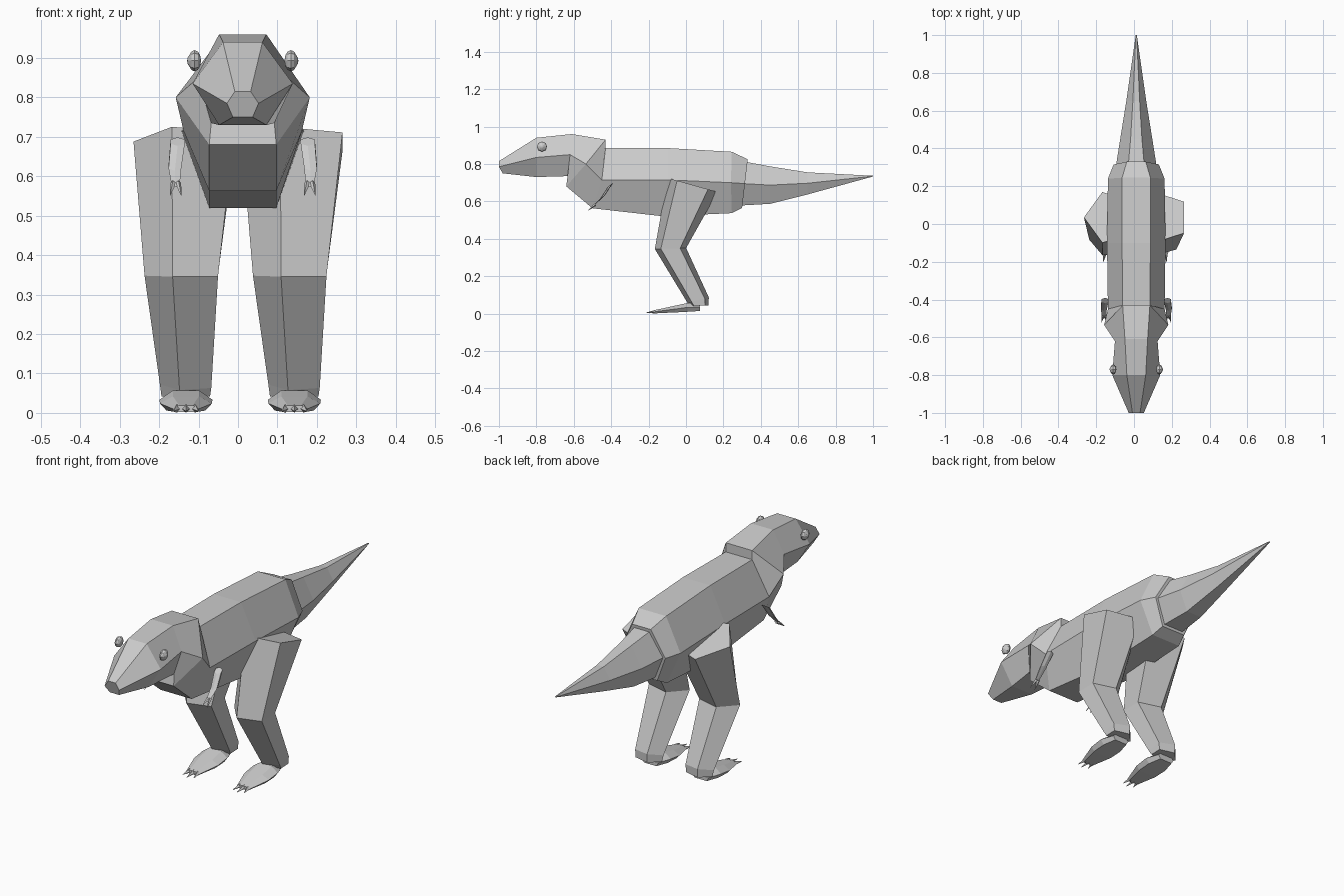
import bpy, bmesh, math
from mathutils import Vector

if "Cube" in bpy.data.objects:
    bpy.data.objects.remove(bpy.data.objects["Cube"])

CX = 0.012  # midline of the body


def loft(name, rings, location=(0, 0, 0)):
    """Skin a list of equal-length point rings and cap both ends."""
    bm = bmesh.new()
    vr = [[bm.verts.new(Vector(p) + Vector(location)) for p in r] for r in rings]
    n = len(vr[0])
    for a, b in zip(vr, vr[1:]):
        for i in range(n):
            j = (i + 1) % n
            bm.faces.new((a[i], a[j], b[j], b[i]))
    bm.faces.new(vr[0])
    bm.faces.new(vr[-1])
    bmesh.ops.remove_doubles(bm, verts=bm.verts, dist=0.0002)
    bmesh.ops.recalc_face_normals(bm, faces=bm.faces)
    mesh = bpy.data.meshes.new(name)
    bm.to_mesh(mesh)
    bm.free()
    ob = bpy.data.objects.new(name, mesh)
    bpy.context.collection.objects.link(ob)
    return ob


def hexring(top, mid, bot):
    """Six-sided section; each level is (y, z, half width)."""
    right = [(CX + w, y, z) for y, z, w in (top, mid, bot)]
    left = [(CX - w, y, z) for y, z, w in (bot, mid, top)]
    return right + left


def pentagon(x, y, z, rx, ry, slope):
    """Five-sided limb section with one corner towards -x, tilted along y."""
    pts = []
    for k in range(5):
        a = math.pi + k * math.tau / 5
        dy = ry * math.sin(a)
        pts.append((x + rx * math.cos(a), y + dy, z + slope * dy))
    return pts


def spike(name, base, tip, r):
    """Four-sided claw."""
    base, tip = Vector(base), Vector(tip)
    q = (tip - base).to_track_quat('Z', 'Y')
    ring = lambda c, s: [c + q @ Vector((s * math.cos(k * math.pi / 2),
                                         s * math.sin(k * math.pi / 2), 0)) for k in range(4)]
    return loft(name, [ring(base, r), ring(tip, r * 0.1)])


# Head, neck and trunk in one skin
loft("body", [hexring(*r) for r in [
    ((-1.0, .815, .02), (-1.0, .785, .04), (-.98, .75, .025)),
    ((-.80, .94, .05), (-.80, .835, .127), (-.80, .73, .06)),
    ((-.61, .96, .06), (-.62, .85, .113), (-.63, .735, .08)),
    ((-.43, .93, .072), (-.535, .80, .17), (-.64, .68, .085)),
    ((-.43, .885, .072), (-.45, .715, .150), (-.50, .563, .085)),
    ((-.10, .885, .075), (-.10, .715, .155), (-.12, .52, .085)),
    ((.245, .865, .075), (.24, .70, .15), (.245, .537, .08)),
    ((.33, .825, .05), (.315, .695, .12), (.30, .565, .065)),
]])

# Tail
loft("tail", [hexring(*r) for r in [
    ((.315, .812, .042), (.305, .695, .108), (.295, .578, .055)),
    ((.45, .787, .030), (.45, .687, .085), (.45, .587, .042)),
    ((.65, .755, .018), (.65, .697, .053), (.65, .637, .026)),
    ((1.0, .737, .002), (1.0, .735, .003), (1.0, .733, .002)),
]])

# Legs, feet and toe claws; the right leg repeats the left one sideways
for side, dx in (("left", 0.0), ("right", 0.275)):
    loft(side + "_leg", [
        pentagon(-.124, .035, .688, .141, .141, -.28),
        pentagon(-.134, -.083, .348, .103, .088, .03),
        pentagon(-.126, .065, .072, .072, .060, .25),
        pentagon(-.126, .072, .042, .068, .050, .03),
    ], (dx, 0, 0))
    foot = []
    for y, w, lo, hi in ((.075, .045, .014, .052), (.01, .067, .010, .057),
                         (-.06, .066, .006, .042), (-.165, .034, .002, .019)):
        m = (lo + hi) / 2
        foot.append([(w * .75, y, lo), (w, y, m), (w * .5, y, hi),
                     (-w * .5, y, hi), (-w, y, m), (-w * .75, y, lo)])
    loft(side + "_foot", foot, (dx - .132, 0, 0))
    for k in (-1, 0, 1):
        x = dx - .132 + k * .023
        spike(side + "_toe_claw", (x, -.155, .011), (x + k * .008, -.212 + abs(k) * .012, .005), .011)

# Small arms with two claws each
for side, s in (("left", -1), ("right", 1)):
    def arm_ring(x, y, z, w, t):
        return [(CX + s * (x + a * w), y + b * t * .8, z + b * t * .6)
                for a, b in ((1, .5), (1, -.5), (0, -1), (-1, -.5), (-1, .5), (0, 1))]
    loft(side + "_arm", [arm_ring(.165, -.405, .688, .018, .018),
                         arm_ring(.172, -.445, .625, .016, .018),
                         arm_ring(.170, -.490, .580, .010, .013)])
    for k in (-1, 1):
        spike(side + "_hand_claw", (CX + s * (.17 + k * .006), -.485, .583),
              (CX + s * (.17 + k * .014), -.522, .552), .008)

# Eyes: flattened eyeball with a small pupil on the outside
for side, s in (("left", -1), ("right", 1)):
    for part, off, r in (("eye", .122, .027), ("pupil", .132, .015)):
        bpy.ops.mesh.primitive_uv_sphere_add(segments=8, ring_count=6, radius=r,
                                             location=(CX + s * off, -.77, .893),
                                             rotation=(0, math.pi / 2, 0))
        ob = bpy.context.object
        ob.name = side + "_" + part
        ob.scale = (1, 1, .6)
